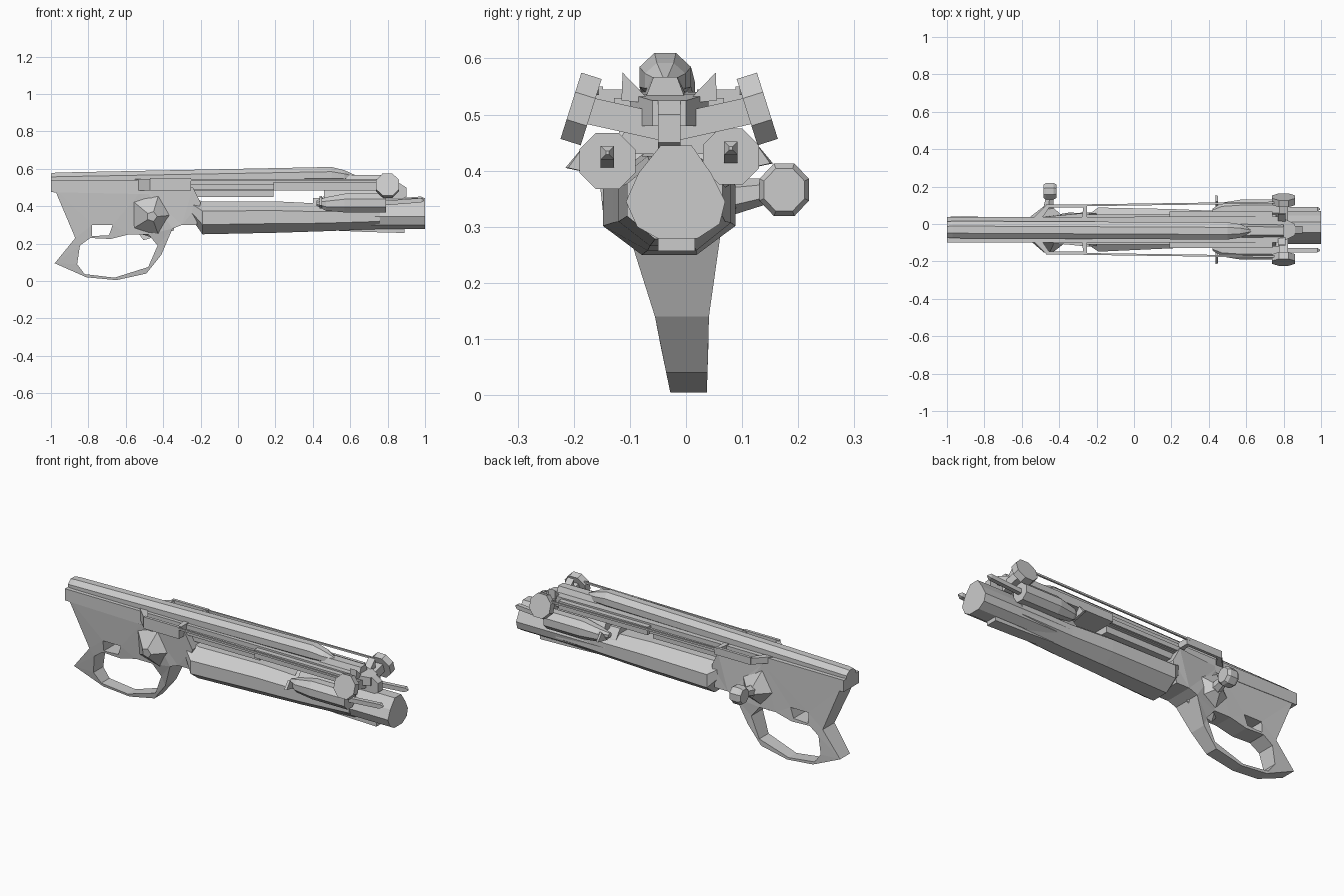
import bpy, bmesh, math
from mathutils import Vector

if "Cube" in bpy.data.objects:
    bpy.data.objects.remove(bpy.data.objects["Cube"])

MID = -0.03  # long axis of the weapon in y

grey = bpy.data.materials.new("plain grey")
grey.use_nodes = True
grey.diffuse_color = (0.6, 0.6, 0.6, 1)
grey.node_tree.nodes["Principled BSDF"].inputs["Base Color"].default_value = (0.6, 0.6, 0.6, 1)


def finish(name, bm):
    bmesh.ops.recalc_face_normals(bm, faces=bm.faces)
    mesh = bpy.data.meshes.new(name)
    bm.to_mesh(mesh)
    bm.free()
    mesh.materials.append(grey)
    ob = bpy.data.objects.new(name, mesh)
    bpy.context.collection.objects.link(ob)
    return ob


def loft(name, rings):
    """Skin equal-length rings of 3D points and cap both ends."""
    bm = bmesh.new()
    rows = [[bm.verts.new(p) for p in ring] for ring in rings]
    n = len(rows[0])
    for a, b in zip(rows, rows[1:]):
        for i in range(n):
            j = (i + 1) % n
            bm.faces.new((a[i], a[j], b[j], b[i]))
    bm.faces.new(rows[0])
    bm.faces.new(rows[-1])
    return finish(name, bm)


def tube(name, stations, n=8):
    """Faceted tube along x; stations are (x, y, z, half width, half height)."""
    k = 1 / math.cos(math.pi / n)
    ang = [2 * math.pi * (i + 0.5) / n for i in range(n)]
    return loft(name, [[(x, y + ry * k * math.cos(a), z + rz * k * math.sin(a)) for a in ang]
                       for x, y, z, ry, rz in stations])


def rod(name, p, q, r0, r1, n=6):
    """Straight faceted rod between two points, with its own end radii."""
    p, q = Vector(p), Vector(q)
    d = (q - p).normalized()
    u = d.cross(Vector((0, 0, 1)) if abs(d.z) < 0.9 else Vector((0, 1, 0))).normalized()
    v = d.cross(u)
    ang = [2 * math.pi * (i + 0.5) / n for i in range(n)]
    return loft(name, [[c + r * (u * math.cos(a) + v * math.sin(a)) for a in ang]
                       for c, r in ((p, r0), (q, r1))])


def box(name, x0, x1, y0, y1, z0, z1):
    return loft(name, [[(x, y0, z0), (x, y1, z0), (x, y1, z1), (x, y0, z1)] for x in (x0, x1)])


# Stock, grip loop and receiver: a side profile with two openings
outline = [(-0.98, 0.49), (-0.87, 0.23), (-0.98, 0.095), (-0.81, 0.02), (-0.65, 0.005),
           (-0.49, 0.04), (-0.41, 0.14), (-0.35, 0.28), (-0.3, 0.3), (-0.22, 0.3), (-0.2, 0.42),
           (-0.24, 0.5), (-0.5, 0.5)]
grip_hole = [(-0.86, 0.09), (-0.845, 0.19), (-0.79, 0.23), (-0.68, 0.225), (-0.58, 0.25),
             (-0.48, 0.25), (-0.43, 0.19), (-0.48, 0.075), (-0.66, 0.018), (-0.82, 0.037)]
small_hole = [(-0.78, 0.24), (-0.69, 0.245), (-0.67, 0.3), (-0.78, 0.3)]
bm = bmesh.new()
for loop in (outline, grip_hole, small_hole):
    vs = [bm.verts.new((x, -1, z)) for x, z in loop]
    for i in range(len(vs)):
        bm.edges.new((vs[i - 1], vs[i]))
bmesh.ops.triangle_fill(bm, edges=bm.edges[:], use_beauty=True, normal=(0, -1, 0))
grown = bmesh.ops.extrude_face_region(bm, geom=bm.faces[:])["geom"]
for v in grown:
    if isinstance(v, bmesh.types.BMVert):
        v.co.y = 1
for v in bm.verts:  # thin at the bottom of the loop, thicker at the receiver
    half = 0.032 + min(v.co.z, 0.13) * 0.12 + max(0, v.co.z - 0.13) * 0.05
    if v.co.x > -0.4 and v.co.z > 0.25:
        half += 0.025
    centre = 0.005 - 0.035 * min(1, v.co.z / 0.4)
    v.co.y = centre + half * v.co.y
finish("stock_and_grip", bm)

# Long top rail, a keel beneath it and a faceted bar lying on it
loft("top_rail", [[(x, MID - w, z0), (x, MID + w, z0), (x, MID + w, z1), (x, MID - w, z1)]
                  for x, w, z0, z1 in ((-1, 0.068, 0.475, 0.54), (-0.5, 0.068, 0.465, 0.54),
                                       (-0.24, 0.068, 0.485, 0.54), (0.4, 0.07, 0.485, 0.54),
                                       (0.78, 0.07, 0.48, 0.537), (0.86, 0.03, 0.48, 0.525))])
box("rail_keel", -0.26, 0.19, MID - 0.05, MID + 0.05, 0.45, 0.49)
tube("top_bar", [(-1, MID, 0.54, 0.042, 0.036), (-0.97, MID, 0.542, 0.046, 0.038),
                 (0.5, -0.037, 0.567, 0.046, 0.043), (0.57, -0.037, 0.56, 0.036, 0.032),
                 (0.63, -0.037, 0.555, 0.008, 0.01)])
loft("bar_rest", [[(x, -0.037 - w, 0.53), (x, -0.037 + w, 0.53), (x, -0.037 + w * 0.6, 0.567),
                   (x, -0.037 - w * 0.6, 0.567)] for x, w in ((0.55, 0.04), (0.8, 0.035))])

# Fore-end and barrel
tube("fore_end", [(-0.26, MID, 0.40, 0.07, 0.05), (-0.19, MID, 0.338, 0.118, 0.088),
                  (0.2, -0.025, 0.342, 0.105, 0.084), (0.45, -0.025, 0.34, 0.095, 0.074),
                  (0.76, -0.02, 0.348, 0.085, 0.07)])
muzzle = [(-0.045, 0.445), (0.01, 0.445), (0.045, 0.395), (0.07, 0.345), (0.06, 0.305),
          (0.02, 0.279), (-0.05, 0.279), (-0.087, 0.3), (-0.107, 0.345), (-0.085, 0.395)]
loft("barrel", [[(x, y, z) for y, z in muzzle] for x in (0.4, 1)])
loft("barrel_lug", [[(x, -0.05, z), (x, 0.016, z), (x, 0.016, 0.3), (x, -0.05, 0.3)]
                    for x, z in ((0.4, 0.275), (0.7, 0.262), (0.89, 0.257))])

# Cowl and nose post joining the rail to the barrel
loft("front_cowl", [[(x, MID - 0.105, 0.43), (x, MID + 0.105, 0.43), (x, MID + 0.06, 0.5),
                     (x, MID - 0.06, 0.5)] for x in (0.46, 0.76)])
loft("nose_post", [[(x, MID - 0.02, z0), (x, MID + 0.02, z0), (x, MID + 0.02, z1), (x, MID - 0.02, z1)]
                   for x, z0, z1 in ((0.72, 0.43, 0.52), (0.86, 0.43, 0.525),
                                     (0.9, 0.45, 0.5))])

# Paired side parts
for side, s in (("right", -1), ("left", 1)):
    def y(offset):
        return MID + s * offset

    zt = 0.417 if s < 0 else 0.425
    # side tube with tapered tail, fin and slender rod
    tube(side + "_tube", [(0.42, y(0.1), zt, 0.012, 0.014), (0.47, y(0.11), zt - 0.005, 0.034, 0.036),
                          (0.57, y(0.11), zt, 0.05, 0.05), (0.79, y(0.11), zt, 0.05, 0.05)])
    tube(side + "_tube_rod", [(0.78, y(0.11), zt, 0.012, 0.012), (0.98, y(0.11), zt + 0.015, 0.012, 0.012),
                              (0.995, y(0.11), zt + 0.015, 0.003, 0.003)], 4)
    loft(side + "_tail_fin", [[(x, y(0.1), zt - 0.03), (x, y(w), zt - 0.012), (x, y(0.15), zt + 0.03)]
                              for x, w in ((0.435, 0.185), (0.448, 0.18))])
    # flat bar beside the rail
    box(side + "_side_bar", 0.19, 0.74, y(0.065), y(0.098), 0.485, 0.53)
    box(side + "_thin_side_bar", -0.25, 0.2, y(0.065), y(0.08), 0.49, 0.515)

    # tilted wheel on a cross arm
    d = Vector((0, s * 0.95, 0.3))
    c = Vector((0.8, y(0.157), 0.51))
    rod(side + "_wheel", c - d * 0.019, c + d * 0.019, 0.067, 0.067, 8)
    rod(side + "_cross_arm", (0.8, MID, 0.475), c, 0.034, 0.034, 4)
    loft(side + "_arm_fin", [[(x, y(0.03), 0.52), (x, y(0.085), 0.525), (x, y(0.083), 0.575)]
                             for x in (0.77, 0.81)])

    # open bracket and the wire running forward to the wheel
    zb = 0.485 if s < 0 else 0.51
    box(side + "_bracket_bar", -0.47, -0.25, y(0.118), y(0.134), zb, 0.55)
    for x0, x1, x2, x3, label in ((-0.55, -0.5, -0.47, -0.445, "rear"), (-0.28, -0.25, -0.27, -0.25, "front")):
        loft(side + "_bracket_" + label, [[(a, y(o), zb), (b, y(o), zb), (b, y(o), 0.545), (a, y(o), 0.545)]
                                          for a, b, o in ((x0, x1, 0.05), (x2, x3, 0.13))])
    rod(side + "_wire", (-0.27, y(0.13), 0.54), (0.79, y(0.145), 0.54), 0.007, 0.007, 4)

    # broad faceted boss on the receiver flank
    rod(side + "_boss", (-0.46, y(0.03), 0.355), (-0.46, y(0.12), 0.345), 0.145, 0.028, 5)

# Handle knob on the left flank
rod("knob_stem", (-0.46, 0.06, 0.35), (-0.45, 0.15, 0.365), 0.035, 0.022, 6)
tube("knob", [(-0.485, 0.175, 0.366, 0.036, 0.038), (-0.47, 0.175, 0.366, 0.044, 0.047),
              (-0.43, 0.175, 0.366, 0.044, 0.047), (-0.415, 0.175, 0.366, 0.036, 0.038)])
